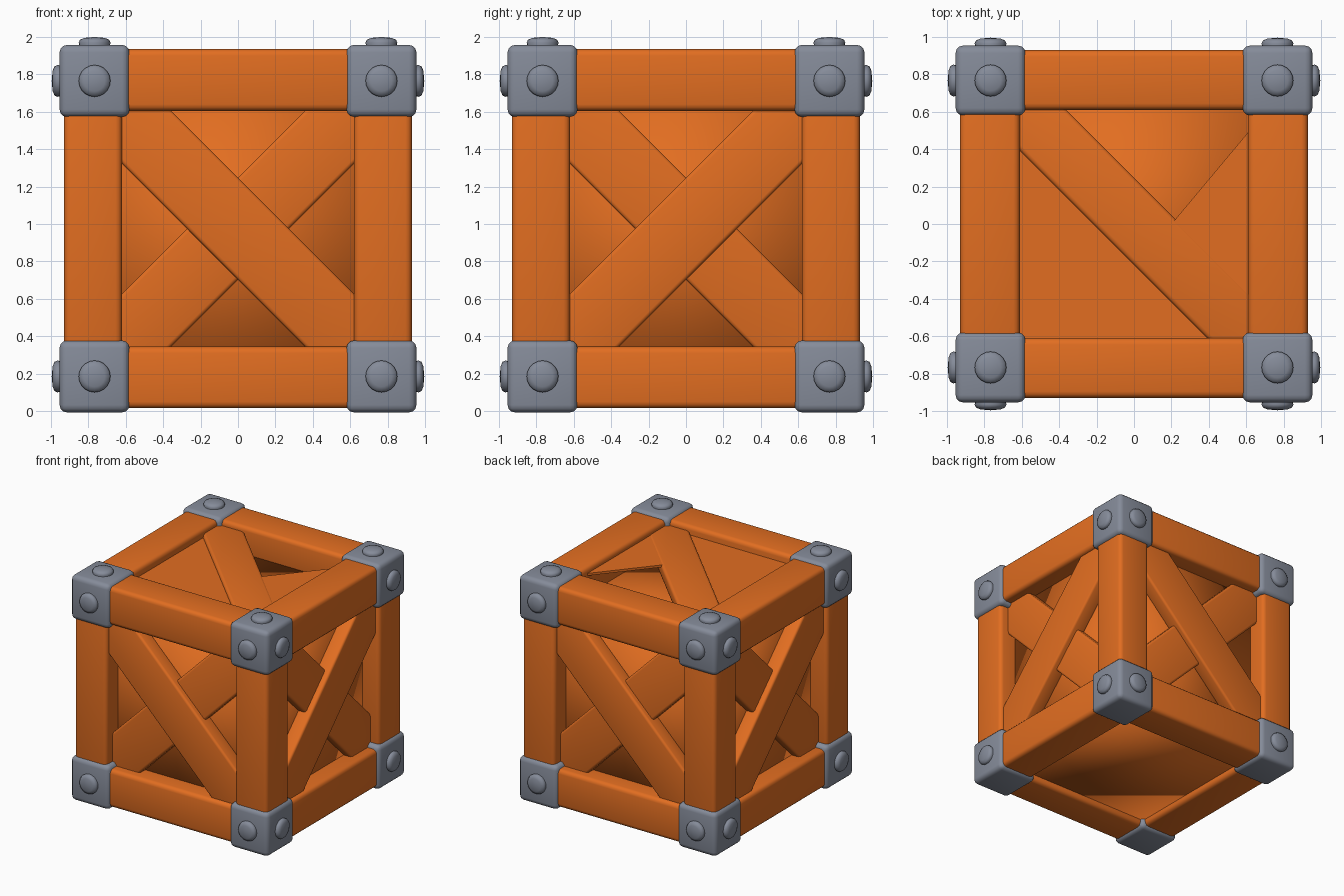
import bpy
import bmesh
import math
from mathutils import Matrix, Vector

cube = bpy.data.objects.get("Cube")
if cube:
    bpy.data.objects.remove(cube, do_unlink=True)

MID = 0.975   # height of the crate's centre


def material(name, rgb):
    m = bpy.data.materials.new(name)
    m.use_nodes = True
    m.diffuse_color = (*rgb, 1)
    bsdf = m.node_tree.nodes["Principled BSDF"]
    bsdf.inputs["Base Color"].default_value = (*rgb, 1)
    bsdf.inputs["Roughness"].default_value = 0.7
    return m


wood = material("orange wood", (0.76, 0.155, 0.015))
metal = material("blue grey metal", (0.235, 0.26, 0.32))


def finish(bm, name, mat, matrix=Matrix(), angle=35):
    bmesh.ops.recalc_face_normals(bm, faces=bm.faces)
    me = bpy.data.meshes.new(name)
    bm.to_mesh(me)
    bm.free()
    me.materials.append(mat)
    ob = bpy.data.objects.new(name, me)
    ob.matrix_world = matrix
    bpy.context.collection.objects.link(ob)
    bpy.ops.object.select_all(action='DESELECT')
    bpy.context.view_layer.objects.active = ob
    ob.select_set(True)
    if angle:
        bpy.ops.object.shade_smooth_by_angle(angle=math.radians(angle))
    else:
        bpy.ops.object.shade_smooth()
    return ob


def box(name, mat, centre, size, bevel=0.03, matrix=Matrix(), angle=35):
    bm = bmesh.new()
    bmesh.ops.create_cube(bm, size=1)
    bmesh.ops.scale(bm, vec=size, verts=bm.verts)
    if bevel:
        bmesh.ops.bevel(bm, geom=bm.edges[:], offset=bevel, segments=3,
                        profile=0.5, affect='EDGES')
    return finish(bm, name, mat, matrix @ Matrix.Translation(centre), angle)


def plate(name, points, z, thick=0.02):
    bm = bmesh.new()
    face = bm.faces.new([bm.verts.new((x, y, z)) for x, y in points])
    ext = bmesh.ops.extrude_face_region(bm, geom=[face])
    verts = [v for v in ext["geom"] if isinstance(v, bmesh.types.BMVert)]
    bmesh.ops.translate(bm, vec=(0, 0, -thick), verts=verts)
    return finish(bm, name, wood)


def rivet(name, centre, normal):
    # Short stud with a rounded rim and a slightly domed cap
    bm = bmesh.new()
    rings = [(0.08, -0.02), (0.085, 0.012), (0.078, 0.027), (0.055, 0.037)]
    count = 20
    loops = [[bm.verts.new((r * math.cos(a), r * math.sin(a), h))
              for a in (math.tau * k / count for k in range(count))]
             for r, h in rings]
    for low, high in zip(loops, loops[1:]):
        for k in range(count):
            n = (k + 1) % count
            bm.faces.new((low[k], low[n], high[n], high[k]))
    tip = bm.verts.new((0, 0, 0.042))
    for k in range(count):
        bm.faces.new((loops[-1][k], loops[-1][(k + 1) % count], tip))
    bm.faces.new(loops[0][::-1])
    turn = Vector(normal).to_track_quat('Z', 'Y').to_matrix().to_4x4()
    finish(bm, name, metal, Matrix.Translation(centre) @ turn, 60)


# Frame beams: four posts and eight rails
for sx in (-1, 1):
    for sy in (-1, 1):
        box("post", wood, (sx * 0.775, sy * 0.775, MID), (0.31, 0.31, 1.6), 0.035)
for sz in (-1, 1):
    for s in (-1, 1):
        z = MID + sz * 0.795
        box("rail_across", wood, (0, s * 0.77, z), (1.55, 0.32, 0.33), 0.035)
        box("rail_deep", wood, (s * 0.77, 0, z), (0.32, 1.55, 0.33), 0.035)

# Corner brackets with rivets on every side but the underside
for sx in (-1, 1):
    for sy in (-1, 1):
        for sz in (-1, 1):
            c = Vector((sx * 0.767, sy * 0.767, MID + sz * 0.79))
            box("corner_bracket", metal, c, (0.374, 0.374, 0.385), 0.04)
            rivet("side_rivet", c + Vector((sx * 0.187, 0, 0)), (sx, 0, 0))
            rivet("side_rivet", c + Vector((0, sy * 0.187, 0)), (0, sy, 0))
            if sz > 0:
                rivet("top_rivet", c + Vector((0, 0, 0.193)), (0, 0, 1))

# Crossed braces on the four sides
for i, name in enumerate(("front", "left", "back", "right")):
    side = Matrix.Translation((0, 0, MID)) @ Matrix.Rotation(i * math.pi / 2, 4, 'Z')
    slope = 1 if i % 2 == 0 else -1
    outer = side @ Matrix.Rotation(slope * math.pi / 4, 4, 'Y')
    inner = side @ Matrix.Rotation(-slope * math.pi / 4, 4, 'Y')
    box(name + "_outer_brace", wood, (0, -0.83, 0), (1.98, 0.13, 0.385), 0.02, outer)
    box(name + "_inner_brace", wood, (0, -0.785, 0), (1.98, 0.12, 0.385), 0.02, inner)

# Top brace and the boards beside it, leaving a wedge-shaped opening
box("top_brace", wood, (0.01, 0.01, 1.83), (1.98, 0.33, 0.12), 0.025,
    Matrix.Rotation(-math.pi / 4, 4, 'Z'))
plate("top_board_left", [(-0.66, 0.55), (-0.66, -0.66), (0.55, -0.66)], 1.86)
plate("top_board_right", [(0.2, 0), (0.66, 0.55), (0.66, -0.66), (0.55, -0.66)], 1.885)

# Softly shaded inner core behind the braces
box("inner_core", wood, (0, 0, 0.885), (1.54, 1.54, 1.63), 0, angle=0)
